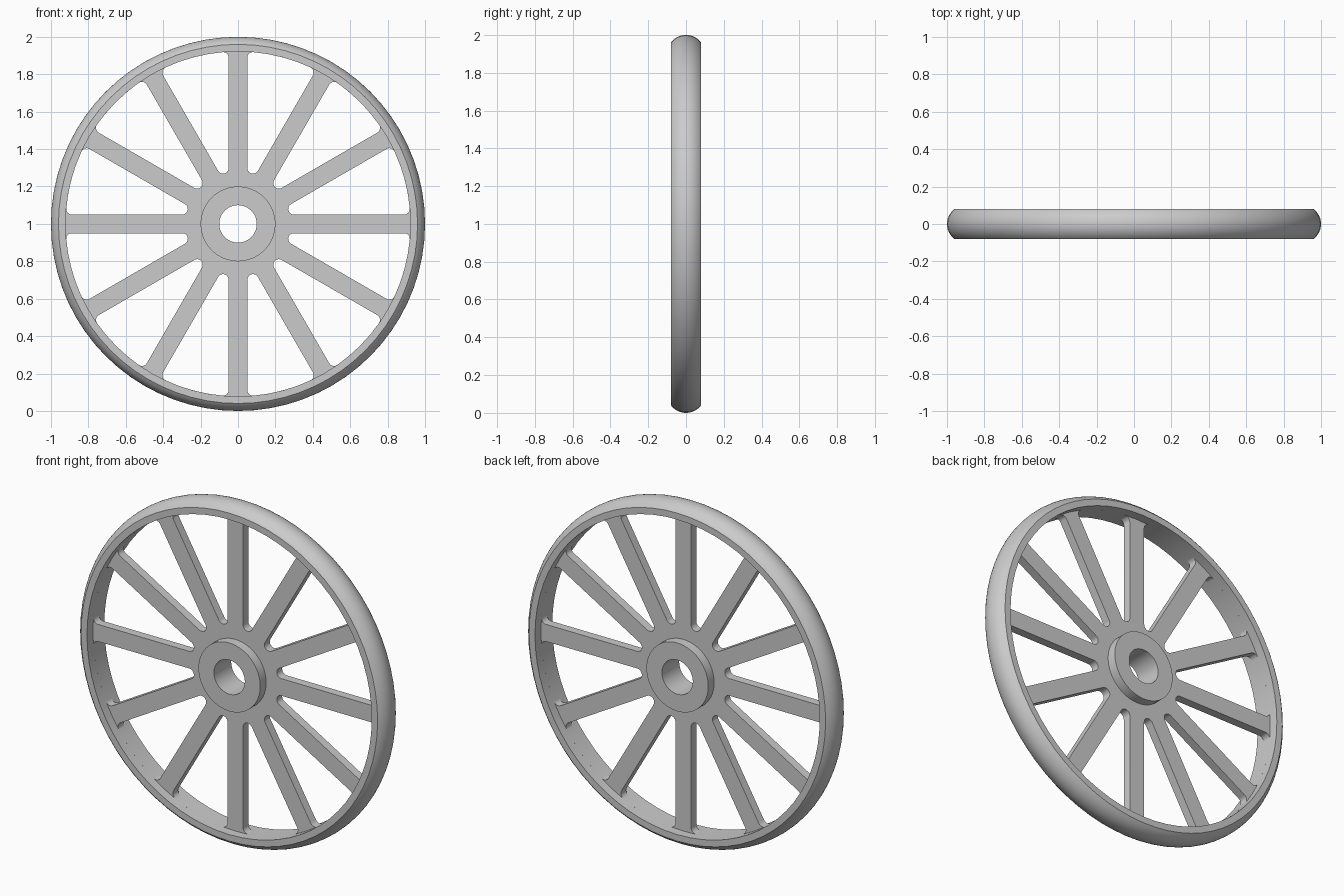
import bpy, bmesh
from math import sin, cos, asin, radians, pi
from mathutils import Matrix, Vector

if "Cube" in bpy.data.objects:
    bpy.data.objects.remove(bpy.data.objects["Cube"])

SPOKES = 12
HALF_STEP = pi / SPOKES      # half the angle between spokes
HALF_SPOKE = 0.05            # half spoke width
WEB_HALF = 0.025             # half spoke thickness
HALF_DEPTH = 0.08            # half rim and hub depth
RIM_IN = 0.922
FILLET = 0.03

grey = bpy.data.materials.new("light_grey")
grey.use_nodes = True
colour = (0.6, 0.6, 0.6, 1)
grey.diffuse_color = colour
grey.node_tree.nodes["Principled BSDF"].inputs["Base Color"].default_value = colour

# Stands the wheel upright, with its axle along y
UPRIGHT = Matrix.Translation((0, 0, 1)) @ Matrix.Rotation(pi / 2, 4, "X")


def arc(cx, cy, r, start, end, steps):
    return [(cx + r * cos(a), cy + r * sin(a))
            for a in (start + (end - start) * i / steps for i in range(steps + 1))]


def finish(obj):
    mesh = obj.data
    mesh.transform(UPRIGHT)
    mesh.materials.clear()
    mesh.materials.append(grey)
    bpy.ops.object.select_all(action="DESELECT")
    obj.select_set(True)
    bpy.context.view_layer.objects.active = obj
    bpy.ops.object.shade_smooth_by_angle(angle=radians(30))


def lathe(name, profile, steps):
    """Spins a closed (radius, depth) profile around the axle."""
    bm = bmesh.new()
    verts = [bm.verts.new((r, 0, d)) for r, d in profile]
    edges = [bm.edges.new((v, verts[i - 1])) for i, v in enumerate(verts)]
    bmesh.ops.spin(bm, geom=verts + edges, cent=(0, 0, 0), axis=(0, 0, 1),
                   angle=2 * pi, steps=steps)
    bmesh.ops.remove_doubles(bm, verts=bm.verts, dist=0.0001)
    bmesh.ops.recalc_face_normals(bm, faces=bm.faces)
    mesh = bpy.data.meshes.new(name)
    bm.to_mesh(mesh)
    bm.free()
    obj = bpy.data.objects.new(name, mesh)
    bpy.context.collection.objects.link(obj)
    finish(obj)


# Rim with a rounded tread
tread_angle = asin(HALF_DEPTH / 0.1)
tread = arc(0.9, 0, 0.1, -tread_angle, tread_angle, 12)
lathe("rim", [(RIM_IN, -HALF_DEPTH)] + tread + [(RIM_IN, HALF_DEPTH)], 72)

# Hub with a round bore
lathe("hub", [(0.1, -HALF_DEPTH), (0.2, -HALF_DEPTH),
              (0.2, HALF_DEPTH), (0.1, HALF_DEPTH)], 64)

# Outline of one opening between two spokes, lying along +x
nose = 0.03
nose_x = (nose + HALF_SPOKE) / sin(HALF_STEP)
phi = HALF_STEP - asin((HALF_SPOKE + FILLET) / (RIM_IN - FILLET))
fx, fy = (RIM_IN - FILLET) * cos(phi), (RIM_IN - FILLET) * sin(phi)
side = HALF_STEP + pi / 2
upper = arc(fx, fy, FILLET, phi, side, 8)
lower = [(x, -y) for x, y in reversed(upper)]
opening = (upper + arc(nose_x, 0, nose, side, 2 * pi - side, 12)
           + lower + arc(0, 0, RIM_IN, -phi, phi, 5)[1:-1])

# Spokes: one flat plate with the openings left out
curve = bpy.data.curves.new("spokes", "CURVE")
curve.dimensions = "2D"
curve.fill_mode = "BOTH"
curve.extrude = WEB_HALF


def add_loop(points, turn=0):
    spline = curve.splines.new("POLY")
    spline.points.add(len(points) - 1)
    rot = Matrix.Rotation(turn, 3, "Z")
    for p, (x, y) in zip(spline.points, points):
        p.co = (*(rot @ Vector((x, y, 0))), 1)
    spline.use_cyclic_u = True


add_loop(arc(0, 0, RIM_IN + 0.012, 0, 2 * pi, 72)[:-1])
add_loop(arc(0, 0, 0.15, 0, 2 * pi, 48)[:-1])
for i in range(SPOKES):
    add_loop(opening, (2 * i + 1) * HALF_STEP)

spokes = bpy.data.objects.new("spokes", curve)
bpy.context.collection.objects.link(spokes)
bpy.ops.object.select_all(action="DESELECT")
spokes.select_set(True)
bpy.context.view_layer.objects.active = spokes
bpy.ops.object.convert(target="MESH")

# Weld the plate and face it outwards
bm = bmesh.new()
bm.from_mesh(spokes.data)
bmesh.ops.remove_doubles(bm, verts=bm.verts, dist=0.0001)
bmesh.ops.recalc_face_normals(bm, faces=bm.faces)
bm.to_mesh(spokes.data)
bm.free()
finish(spokes)
